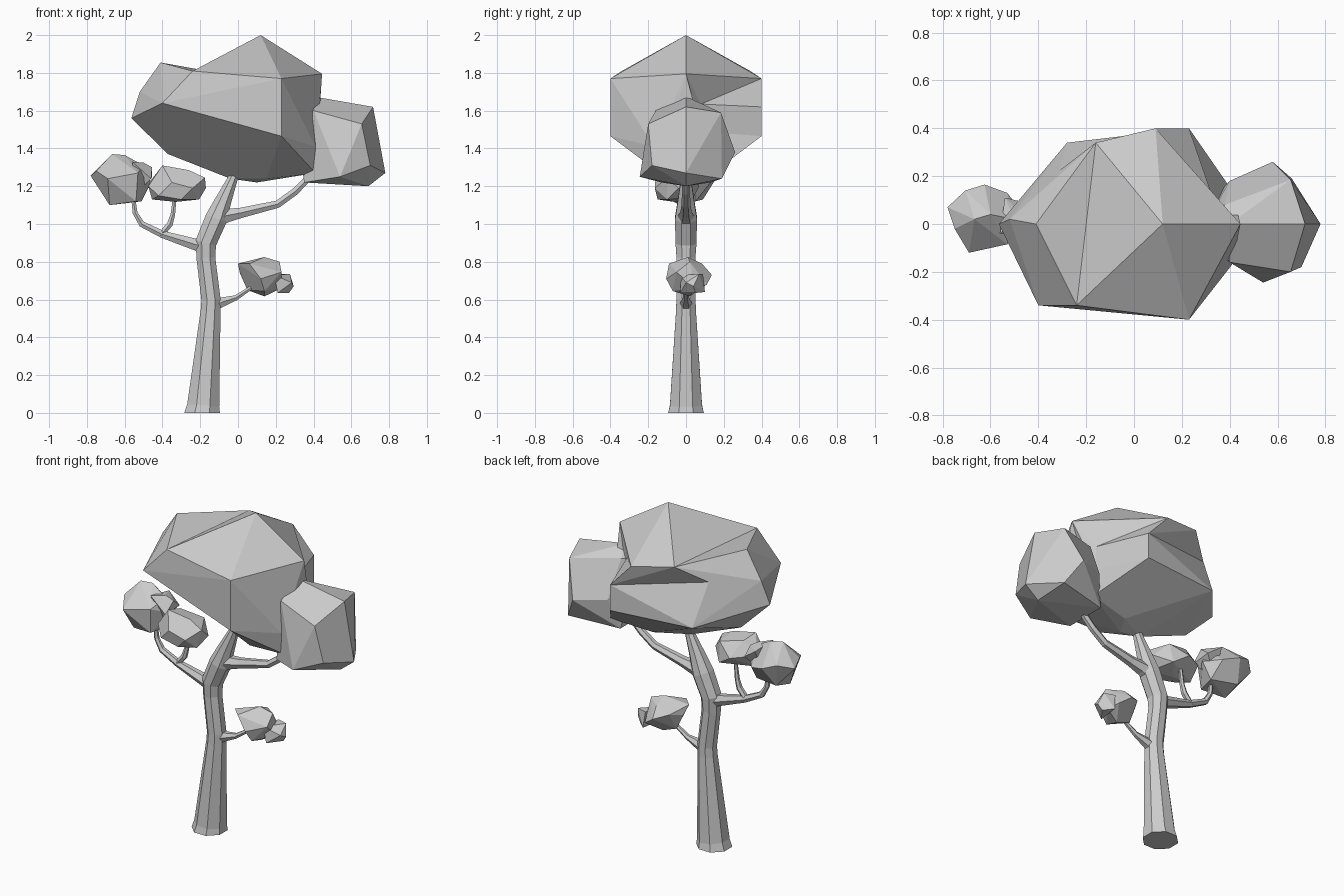
import bpy, bmesh, math
from mathutils import Vector

cube = bpy.data.objects.get("Cube")
if cube:
    bpy.data.objects.remove(cube, do_unlink=True)

grey = bpy.data.materials.new("plain grey")
grey.use_nodes = True
COLOUR = (0.6, 0.6, 0.6, 1)
grey.diffuse_color = COLOUR
grey.node_tree.nodes["Principled BSDF"].inputs["Base Color"].default_value = COLOUR


def finish(bm, name):
    """Turn a bmesh into a flat-shaded object."""
    bmesh.ops.recalc_face_normals(bm, faces=bm.faces[:])
    mesh = bpy.data.meshes.new(name)
    bm.to_mesh(mesh)
    bm.free()
    mesh.materials.append(grey)
    obj = bpy.data.objects.new(name, mesh)
    bpy.context.collection.objects.link(obj)
    return obj


def limb(name, path, sides=6):
    """Tapered tube in the xz plane; path holds (x, z, radius)."""
    bm = bmesh.new()
    rings = []
    for i, (x, z, r) in enumerate(path):
        a, b = path[max(i - 1, 0)], path[min(i + 1, len(path) - 1)]
        t = Vector((b[0] - a[0], 0, b[1] - a[1])).normalized()
        if z == 0:
            t = Vector((0, 0, 1))
        n = Vector((t.z, 0, -t.x))
        ring = []
        for k in range(sides):
            ang = math.tau * (k + 0.5) / sides
            ring.append(bm.verts.new(Vector((x, 0, z)) + r * (
                n * math.cos(ang) + Vector((0, 1, 0)) * math.sin(ang))))
        rings.append(ring)
    for lo, hi in zip(rings, rings[1:]):
        for k in range(sides):
            j = (k + 1) % sides
            bm.faces.new((lo[k], lo[j], hi[j], hi[k]))
    bm.faces.new(rings[0])
    bm.faces.new(rings[-1])
    return finish(bm, name)


def foliage(name, points, dents=()):
    """Faceted leaf mass wrapped around corner points.
    Each dent is a group of point-index faces replacing the hull there."""
    bm = bmesh.new()
    verts = [bm.verts.new(p) for p in points]
    bmesh.ops.convex_hull(bm, input=verts)
    for dent in dents:
        patch = {verts[i] for face in dent for i in face}
        old = [f for f in bm.faces if patch.issuperset(f.verts)]
        bmesh.ops.delete(bm, geom=old, context='FACES_ONLY')
        inner = [e for e in bm.edges if not e.link_faces]
        for e in inner:
            bm.edges.remove(e)
        for face in dent:
            bm.faces.new([verts[i] for i in face])
    loose = [v for v in bm.verts if not v.link_faces]
    bmesh.ops.delete(bm, geom=loose, context='VERTS')
    bmesh.ops.dissolve_limit(bm, angle_limit=math.radians(6),
                             verts=bm.verts[:], edges=bm.edges[:])
    return finish(bm, name)


# Trunk with flared foot, running up into the crown
limb("trunk", [(-.19, 0, .102), (-.184, .04, .092), (-.145, .54, .057),
               (-.143, .60, .055), (-.17, .82, .054), (-.17, .90, .060),
               (-.115, 1.03, .063), (-.075, 1.13, .046), (-.015, 1.27, .024)], 8)

# Branches
limb("right_branch", [(-.14, 1.0, .04), (-.06, 1.045, .042), (.02, 1.06, .031),
                      (.21, 1.105, .023), (.30, 1.17, .022), (.38, 1.25, .02)])
limb("left_branch", [(-.16, .87, .045), (-.22, .89, .036), (-.40, .945, .022),
                     (-.51, 1.0, .019), (-.545, 1.06, .015), (-.555, 1.14, .012)])
limb("left_twig", [(-.41, .94, .018), (-.36, 1.0, .018), (-.345, 1.05, .014),
                   (-.335, 1.14, .011)])
limb("low_branch", [(-.14, .56, .035), (-.09, .585, .03), (-.01, .61, .016),
                    (.08, .67, .011)])

# Large crown, with a valley in its top and an overhang round the back corner
foliage("main_crown", [
    (.12, 0, 2.0), (-.41, 0, 1.855), (-.24, -.34, 1.81), (-.16, .34, 1.81),
    (.09, .40, 1.77), (.23, .40, 1.62), (-.31, .225, 1.715), (.23, .40, 1.465),
    (-.28, .34, 1.47), (.445, 0, 1.795), (.34, .08, 1.635), (.34, .08, 1.49),
    (.41, .14, 1.27), (-.565, 0, 1.56), (-.52, .02, 1.70),
    (.23, -.40, 1.77), (-.40, -.34, 1.64), (.23, -.40, 1.465),
    (-.37, 0, 1.37), (-.04, 0, 1.24), (.10, 0, 1.22), (.15, -.10, 1.24),
    (.15, .10, 1.24), (.41, -.17, 1.41), (.41, -.14, 1.27)],
    dents=[[(0, 2, 3), (1, 3, 2)],
           [(3, 4, 5), (3, 5, 6), (6, 5, 8), (5, 7, 8)],
           [(9, 4, 10), (4, 5, 10), (5, 11, 10), (5, 7, 11), (7, 12, 11),
            (9, 10, 11), (9, 11, 12)]])

# Secondary crown on the right branch
foliage("side_crown", [
    (.40, 0, 1.675), (.715, 0, 1.62), (.78, 0, 1.27), (.69, 0, 1.20),
    (.655, -.20, 1.53), (.70, -.18, 1.31), (.54, -.245, 1.25), (.40, -.16, 1.60),
    (.655, .185, 1.59), (.58, .26, 1.38), (.66, .19, 1.24), (.38, .08, 1.62),
    (.40, .18, 1.40), (.35, .13, 1.22), (.35, -.13, 1.22), (.30, 0, 1.60)])

# Two small clumps on the left branch
foliage("left_clump", [
    (-.78, .07, 1.255), (-.75, -.02, 1.28), (-.667, .02, 1.37), (-.60, .04, 1.365),
    (-.705, .14, 1.28), (-.625, .165, 1.25), (-.53, .13, 1.22), (-.69, -.12, 1.24),
    (-.53, -.085, 1.27), (-.50, .02, 1.31), (-.46, .04, 1.22), (-.51, .05, 1.12),
    (-.68, -.03, 1.10), (-.67, .09, 1.13), (-.54, -.07, 1.12)])
foliage("left_clump_knob", [
    (-.56, -.04, 1.33), (-.50, .02, 1.325), (-.455, .03, 1.30), (-.455, .09, 1.25),
    (-.54, .11, 1.31), (-.46, -.04, 1.24), (-.55, .03, 1.15)])
foliage("inner_clump", [
    (-.40, -.10, 1.31), (-.38, -.01, 1.29), (-.26, -.09, 1.285), (-.24, .02, 1.26),
    (-.175, -.10, 1.245), (-.17, -.04, 1.19), (-.206, -.10, 1.13), (-.33, -.06, 1.117),
    (-.455, -.06, 1.13), (-.475, -.09, 1.20), (-.47, -.01, 1.22), (-.35, -.165, 1.22),
    (-.24, -.165, 1.19), (-.30, -.15, 1.13), (-.34, .07, 1.20), (-.25, .04, 1.14),
    (-.42, -.14, 1.15)])

# Small clump on the low branch, with a side knob
foliage("low_clump", [
    (0, -.03, .79), (.06, -.09, .79), (.14, .01, .825), (.22, .02, .80),
    (.14, .085, .79), (.23, -.05, .745), (.05, .09, .76), (.13, .137, .73),
    (.12, -.105, .71), (.01, .01, .74), (.05, .02, .65), (.14, .02, .617),
    (.14, -.07, .645), (.20, .11, .68), (.23, .05, .66)])
foliage("low_clump_knob", [
    (.19, -.03, .73), (.21, .09, .735), (.275, .07, .735), (.295, .04, .67),
    (.27, .05, .635), (.285, 0, .69), (.21, -.03, .635), (.22, .10, .64)])
